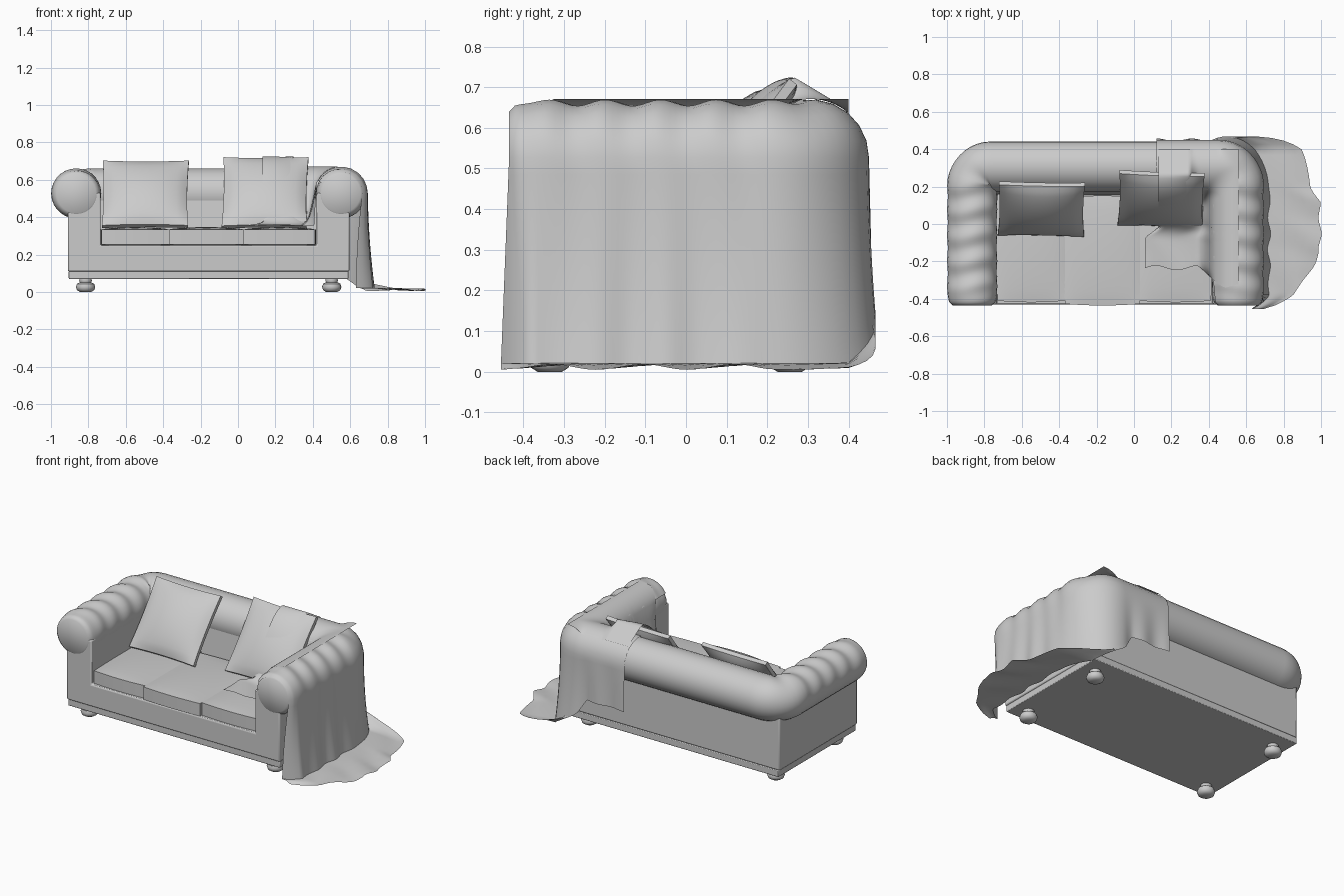
import bpy, bmesh, math
from math import sin, cos, pi, sqrt
from mathutils import Vector

if "Cube" in bpy.data.objects:
    bpy.data.objects.remove(bpy.data.objects["Cube"])

CX = -0.157          # sofa centre line; the blanket spreads to the right of it
ARM, CORNER = 0.642, 0.157


def finish(ob, angle=40, bevel=0):
    bpy.ops.object.select_all(action='DESELECT')
    ob.select_set(True)
    bpy.context.view_layer.objects.active = ob
    if bevel:
        m = ob.modifiers.new("bevel", 'BEVEL')
        m.width, m.segments = bevel, 2
    bpy.ops.object.shade_smooth_by_angle(angle=math.radians(angle))
    return ob


def make(name, bm, loc=(0, 0, 0), rot=(0, 0, 0)):
    bmesh.ops.recalc_face_normals(bm, faces=bm.faces)
    me = bpy.data.meshes.new(name)
    bm.to_mesh(me)
    bm.free()
    ob = bpy.data.objects.new(name, me)
    ob.location, ob.rotation_euler = loc, rot
    bpy.context.collection.objects.link(ob)
    return ob


def skin(bm, rows, closed=False):
    vs = [[bm.verts.new(p) for p in r] for r in rows]
    n = len(rows[0])
    for a, b in zip(vs, vs[1:]):
        for j in range(n if closed else n - 1):
            k = (j + 1) % n
            bm.faces.new((a[j], a[k], b[k], b[j]))
    return vs


def extrude(name, pts, axis, a, b, bevel):
    # outline of 2D points, extruded from a to b along y or x
    bm = bmesh.new()
    put = (lambda p, t: (p[0], t, p[1])) if axis == 'y' else (lambda p, t: (t, p[0], p[1]))
    vs = skin(bm, [[put(p, t) for p in pts] for t in (a, b)], True)
    bm.faces.new(vs[0])
    bm.faces.new(vs[1])
    return finish(make(name, bm, (CX, 0, 0)), 40, bevel)


def pad(name, w, d, edge, crown, pinch, loc, rot=(0, 0, 0), n=16):
    # stuffed pad: two crowned sheets joined by a border
    bm = bmesh.new()
    sheets = []
    for sgn in (1, -1):
        rows = []
        for j in range(n + 1):
            v = 2 * j / n - 1
            row = []
            for i in range(n + 1):
                u = 2 * i / n - 1
                h = edge + crown * ((1 - u * u) * (1 - v * v)) ** 0.7
                row.append((u * w / 2 * (1 - pinch * (1 - v * v)),
                            v * d / 2 * (1 - pinch * (1 - u * u)), sgn * h))
            rows.append(row)
        sheets.append(skin(bm, rows))

    def rim(s):
        return s[0][:-1] + [r[-1] for r in s[:-1]] + s[-1][:0:-1] + [r[0] for r in s[:0:-1]]
    a, b = rim(sheets[0]), rim(sheets[1])
    for k in range(len(a)):
        m = (k + 1) % len(a)
        bm.faces.new((a[k], a[m], b[m], b[k]))
    return finish(make(name, bm, loc, rot), 50)


def rail(s):
    # centre line of the rolled top, from the arm front round to the back
    if s < ARM:
        return Vector((0.708, -0.435 + s, 0)), Vector((1, 0, 0))
    if s < ARM + CORNER:
        t = (s - ARM) / 0.1
        n = Vector((cos(t), sin(t), 0))
        return Vector((0.608, 0.207, 0)) + 0.1 * n, n
    return Vector((0.608 - (s - ARM - CORNER), 0.307, 0)), Vector((0, 1, 0))


def roll_r(s, t=0):
    e = min(1, s / 0.08)
    r = 0.134 * (0.78 + 0.22 * sqrt(1 - (1 - e) ** 2))
    f = max(0, min(1, s / 0.1, (0.78 - s) / 0.1))
    return r - 0.012 * f * (0.5 + 0.5 * sin(46 * s + 0.8 * sin(2 * t))) * max(0, sin(t) + 0.3)


# Frame, back panel and plinth
extrude("frame", [(-.753, .11), (.753, .11), (.753, .53), (.578, .53), (.578, .25),
                  (-.578, .25), (-.578, .53), (-.753, .53)], 'y', -.43, .355, .008)
extrude("back_panel", [(.15, .2), (.355, .2), (.355, .55), (.185, .55)], 'x', -.6, .6, 0)
extrude("plinth", [(-.748, .07), (.748, .07), (.748, .112), (-.748, .112)], 'y', -.424, .36, .004)

# Rolled arms and back
bm = bmesh.new()
rows = []
for i in range(91):
    s = 1.407 * i / 90
    p, n = rail(s)
    rows.append([p + n * (roll_r(s, t) * cos(t)) + Vector((0, 0, .527 + roll_r(s, t) * sin(t)))
                 for t in (2 * pi * k / 28 for k in range(28))])
bm.faces.new(skin(bm, rows, True)[0])
roll = make("rolled_arms", bm, (CX, 0, 0))
roll.modifiers.new("mirror", 'MIRROR')
finish(roll, 50)

# Bun feet
FOOT = [(0, 0), (.03, 0), (.046, .01), (.052, .027), (.046, .044), (.03, .052), (.034, .062), (.03, .075)]
for x in (-.658, .658):
    for y in (-.335, .255):
        bm = bmesh.new()
        skin(bm, [[(r * cos(2 * pi * k / 20), r * sin(2 * pi * k / 20), z) for k in range(20)]
                  for r, z in FOOT], True)
        bmesh.ops.remove_doubles(bm, verts=bm.verts, dist=1e-5)
        finish(make("foot", bm, (CX + x, y, 0)), 40)

# Seat cushions and loose pillows
for x, w, y in ((-.55, .36, -.125), (-.169, .40, -.142), (.222, .38, -.125)):
    pad("seat_cushion", w, .57, .04, .014, -.03, (x, y, .293))
pad("left_pillow", .46, .44, .012, .055, .03, (-.495, .08, .522), (math.radians(52), 0, math.radians(-1)))
pad("right_pillow", .455, .46, .012, .055, .03, (.145, .133, .53), (math.radians(53), 0, math.radians(-2)))


# Blanket: part lying over seat, pillow and inner arm
def clamp(v):
    return max(0.0, min(1.0, v))


def drop(x, y):
    z = .358 + .004 * sin(25 * x + 18 * y)
    if y > -.02:
        v = (y + .015) / .28
        u = clamp((.40 - x) / .1)
        bulge = .085 * clamp(4 * v * (1 - v)) * clamp(1 - ((x - .145) / .24) ** 2)
        pz = .37 + .355 * v + bulge if v < 1 else .725 - .6 * (y - .265)
        z = max(z, .358 + (pz - .358) * u)
    for d in (abs(x - .551), abs(y - .307)):
        if d < .141:
            z = max(z, .53 + sqrt(.141 ** 2 - d * d))
    return z


NX, NY = 36, 44
grid = []
for j in range(NY + 1):
    row = []
    for i in range(NX + 1):
        u, v = i / NX, j / NY
        y0 = -.235 - .10 * clamp((.06 + .5 * u - .34) / .15) + .012 * sin(14 * u)
        y = y0 + v * (.40 - y0)
        x0 = .06 + .07 * clamp((y + .07) / .05)
        x = x0 + u * (.56 - x0)
        row.append(Vector((x, y, drop(x, y))))
    grid.append(row)
for _ in range(10):
    old = [[p.z for p in r] for r in grid]
    for j in range(1, NY):
        for i in range(1, NX):
            avg = (old[j - 1][i] + old[j + 1][i] + old[j][i - 1] + old[j][i + 1]) / 4
            grid[j][i].z = max(old[j][i], avg)
bm = bmesh.new()
skin(bm, grid)

# Blanket: part over the roll, hanging outside and spreading on the floor
rows = []
for i in range(81):
    s = 1.13 * i / 80
    p, n = rail(s)
    p = p + Vector((CX, 0, 0))
    f = clamp((.86 - s) / .14)
    tuck = clamp(1 - s / .05)
    row = []
    for k in range(10):
        t = pi * (.84 - .84 * k / 9)
        r = roll_r(s, t) + .009
        row.append(p + n * (r * cos(t)) + Vector((0, 0, .527 + r * sin(t))))
    r0, zb = roll_r(s) + .009, .25 + (.022 - .25) * f
    for k in range(1, 13):
        h = k / 12
        out = r0 + (.03 * f * h ** 2) + .007 * h * sin(34 * s + 1) - .07 * tuck * h
        row.append(p + n * out + Vector((0, -.02 * tuck * h, .527 + (zb - .527) * h)))
    base = row[-1].copy()
    spread = (.06 + .212 * clamp(s / .28) ** .7 - .05 * max(0, sin((s - .55) * 16)) * (s > .55) * (s < .74)) * f
    for k in range(1, 7):
        h = k / 6
        z = base.z + ((.012 + .007 * sin(28 * s + 5 * h)) - base.z) * h * f
        row.append(Vector((base.x + spread * h, base.y, z)))
    rows.append(row)
skin(bm, rows)
finish(make("throw_blanket", bm), 60)
